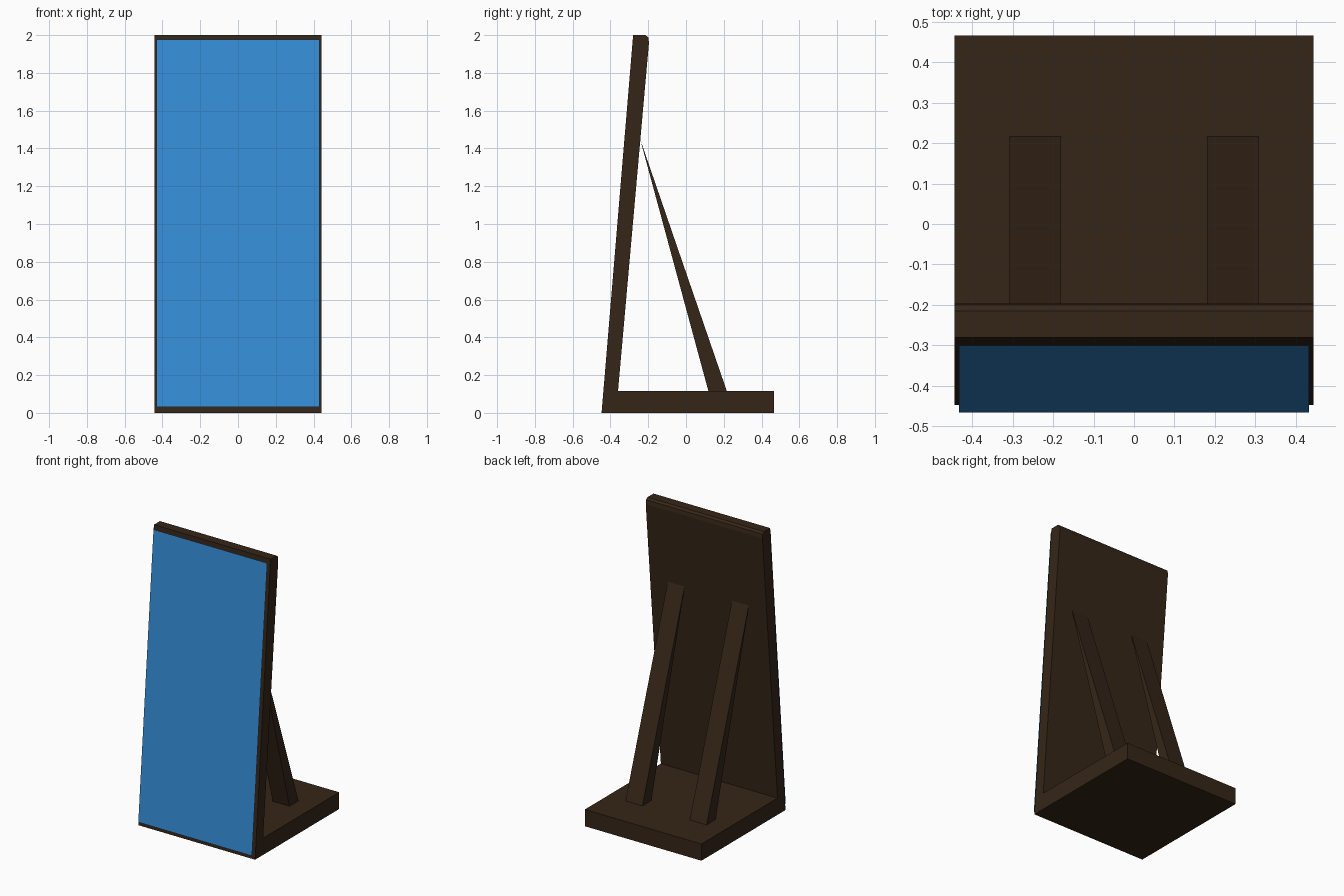
import bpy
import bmesh

if "Cube" in bpy.data.objects:
    bpy.data.objects.remove(bpy.data.objects["Cube"])


def material(name, color):
    m = bpy.data.materials.new(name)
    m.diffuse_color = (*color, 1)
    m.use_nodes = True
    m.node_tree.nodes["Principled BSDF"].inputs["Base Color"].default_value = m.diffuse_color
    return m


def new_object(name, bm, mat):
    me = bpy.data.meshes.new(name)
    bm.to_mesh(me)
    bm.free()
    me.materials.append(mat)
    ob = bpy.data.objects.new(name, me)
    bpy.context.collection.objects.link(ob)
    return ob


def extrude_profile(name, profile, x0, x1, mat):
    """Extrude a closed (y, z) side profile from x0 to x1."""
    bm = bmesh.new()
    face = bm.faces.new([bm.verts.new((x0, y, z)) for y, z in profile])
    geo = bmesh.ops.extrude_face_region(bm, geom=[face])["geom"]
    verts = [g for g in geo if isinstance(g, bmesh.types.BMVert)]
    bmesh.ops.translate(bm, verts=verts, vec=(x1 - x0, 0, 0))
    bmesh.ops.recalc_face_normals(bm, faces=bm.faces)
    return new_object(name, bm, mat)


wood = material("dark_wood", (0.036, 0.019, 0.009))
blue = material("blue_panel", (0.036, 0.27, 0.68))

# Leaning back board and flat base as one L-shaped body
extrude_profile("stand_body", [
    (-0.447, 0.0), (0.465, 0.0), (0.465, 0.115), (-0.36, 0.115),
    (-0.196, 1.96), (-0.2, 1.988), (-0.215, 2.0), (-0.28, 2.0)],
    -0.443, 0.443, wood)

# Tapered rear braces, mirrored left and right
for side, s in (("left", -1), ("right", 1)):
    extrude_profile(f"{side}_brace", [
        (0.12, 0.11), (0.218, 0.11), (-0.243, 1.45)],
        s * 0.18, s * 0.308, wood)

# Thin board face floating just in front of the back board
bm = bmesh.new()
bm.faces.new([bm.verts.new(p) for p in (
    (-0.432, -0.465, 0.03), (0.432, -0.465, 0.03),
    (0.432, -0.30, 1.978), (-0.432, -0.30, 1.978))])
new_object("display_face", bm, blue)
